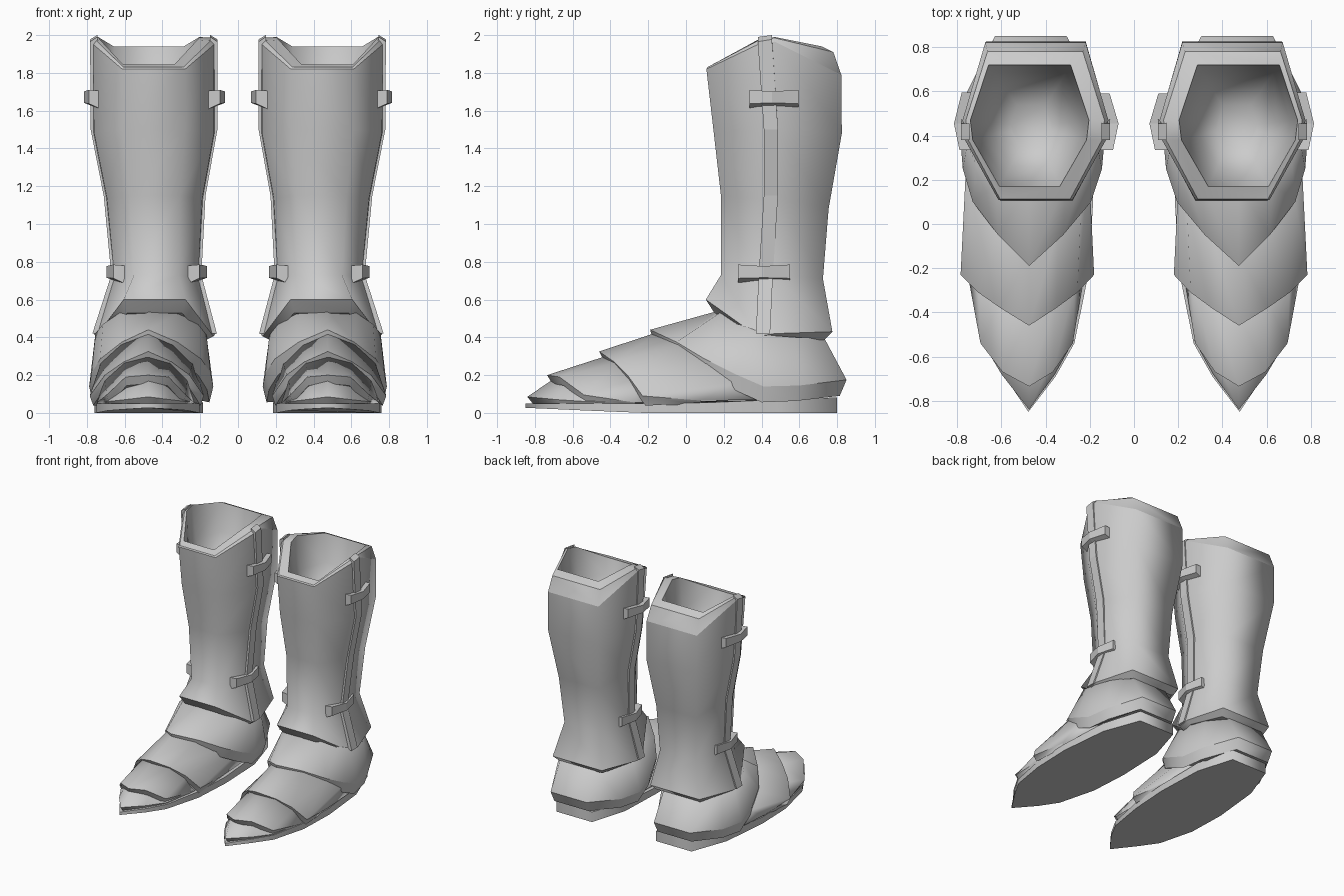
import bpy
import bmesh

cube = bpy.data.objects.get("Cube")
if cube:
    bpy.data.objects.remove(cube, do_unlink=True)

grey = bpy.data.materials.new("plain_grey")
grey.use_nodes = True
GREY = (0.6, 0.6, 0.6, 1)
grey.diffuse_color = GREY
grey.node_tree.nodes["Principled BSDF"].inputs["Base Color"].default_value = GREY

CENTRE = 0.475  # middle of the foot


def loft(name, rings, side, sharp=(), flat=False):
    """Skin closed rings into a capped solid; the listed rings stay crisp."""
    bm = bmesh.new()
    rows = [[bm.verts.new((x * side, y, z)) for x, y, z in r] for r in rings]
    n = len(rows[0])
    for a, b in zip(rows, rows[1:]):
        for i in range(n):
            j = (i + 1) % n
            bm.faces.new((a[i], a[j], b[j], b[i]))
    bm.faces.new(rows[0][::-1])
    bm.faces.new(rows[-1])
    for f in bm.faces:
        f.smooth = not flat
    for k in sharp:
        for i in range(n):
            bm.edges.get((rows[k][i], rows[k][(i + 1) % n])).smooth = False
    bmesh.ops.recalc_face_normals(bm, faces=bm.faces)
    mesh = bpy.data.meshes.new(name)
    bm.to_mesh(mesh)
    bm.free()
    mesh.materials.append(grey)
    obj = bpy.data.objects.new(name, mesh)
    bpy.context.collection.objects.link(obj)


def sole_top(y):
    return 0.05 + 0.04 * max(y, 0)


def arch(half, inner):
    """Full arch from its outer half, listed from the crown down."""
    outer = [(CENTRE + dx, y, z) for dx, y, z in reversed(half)]
    return outer + [(CENTRE - dx * inner, y, z) for dx, y, z in half[1:]]


def plate(name, side, front, back, inner, lip_drop, pivot):
    """Overlapping foot plate with a turned-under front lip resting on the sole."""
    lip = []
    for dx, y, z in front:
        y = pivot + (y - pivot) * 0.94
        lip.append((dx * 0.94, y, max(z - lip_drop, sole_top(y) - 0.01)))
    rings = [arch(h, inner) for h in (lip, front, back)]
    loft(name, rings, side, sharp=(0, 1))


def shaft_ring(zf, zs, zb, xo, xi, yf, yb):
    """Six-sided leg section, stepped in a little ahead of each side seam."""
    m, h = (xo + xi) / 2, (xo - xi) / 2
    return [(xo - 0.015, 0.38, zs - 0.015), (m + h * 0.5, yf, zf),
            (m - h * 0.5, yf, zf), (xi + 0.015, 0.38, zs - 0.015),
            (xi + 0.004, 0.47, zs), (m - h * 0.68, yb, zb),
            (m + h * 0.68, yb, zb), (xo - 0.004, 0.47, zs)]


def bowl_ring(scale, z):
    """Inner rim shrunk toward the leg axis."""
    return [(0.46 + (x - 0.46) * scale, 0.44 + (y - 0.44) * scale, z)
            for x, y, _ in shaft_ring(*INNER_RIM)]


# Leg levels: z front, z side, z back, x outer, x inner, y front, y back
LEVELS = [
    (0.60, 0.42, 0.43, 0.768, 0.115, 0.105, 0.775),
    (0.73, 0.73, 0.71, 0.668, 0.197, 0.185, 0.725),
    (1.15, 1.15, 1.08, 0.708, 0.175, 0.185, 0.755),
    (1.50, 1.50, 1.48, 0.777, 0.112, 0.145, 0.825),
    (1.82, 1.965, 1.79, 0.78, 0.112, 0.108, 0.822),
]
LIP = (0.53, 0.40, 0.385, 0.73, 0.155, 0.15, 0.73)
RIM = (1.83, 1.985, 1.91, 0.765, 0.13, 0.113, 0.78)
INNER_RIM = (1.845, 1.99, 1.94, 0.745, 0.20, 0.17, 0.72)
SEAM_Y = (0.41, 0.425, 0.452, 0.452, 0.42)

SOLE = [(0.478, -0.85), (0.60, -0.67), (0.69, -0.52), (0.75, -0.22),
        (0.76, 0.1), (0.72, 0.5), (0.61, 0.8), (0.29, 0.8), (0.20, 0.5),
        (0.185, 0.1), (0.205, -0.22), (0.27, -0.54), (0.355, -0.69)]

# Plate edges as half arches: offset from the centre, y, z
TOE_FRONT = [(0, -0.84, 0.085), (0.125, -0.68, 0.07), (0.215, -0.53, 0.06), (0.25, -0.3, 0.055)]
TOE_BACK = [(0, -0.70, 0.18), (0.11, -0.62, 0.16), (0.20, -0.5, 0.08), (0.25, -0.27, 0.05)]
LOW_FRONT = [(0, -0.735, 0.20), (0.12, -0.67, 0.19), (0.22, -0.54, 0.095), (0.27, -0.27, 0.055)]
LOW_BACK = [(0, -0.41, 0.305), (0.13, -0.35, 0.27), (0.23, -0.27, 0.18), (0.275, -0.18, 0.055)]
MID_FRONT = [(0, -0.46, 0.325), (0.13, -0.38, 0.27), (0.23, -0.31, 0.2),
             (0.31, -0.23, 0.09), (0.29, 0.08, 0.065)]
MID_BACK = [(0, -0.14, 0.43), (0.14, -0.02, 0.37), (0.25, 0.13, 0.27),
            (0.285, 0.27, 0.17), (0.27, 0.45, 0.07)]
ANKLE_FRONT = [(0, -0.19, 0.44), (0.14, -0.05, 0.375), (0.255, 0.1, 0.285),
               (0.30, 0.25, 0.21), (0.313, 0.41, 0.14), (0.28, 0.6, 0.145),
               (0.155, 0.85, 0.175)]
ANKLE_TOP = [(0, 0.17, 0.54), (0.15, 0.18, 0.53), (0.24, 0.27, 0.47),
             (0.28, 0.36, 0.42), (0.28, 0.45, 0.41), (0.25, 0.58, 0.4),
             (0.15, 0.73, 0.4)]

# Strap paths: z, direction outwards, then x, y along the strap
STRAPS = {
    "upper_outer_strap": (1.66, 1, [(0.79, 0.335), (0.815, 0.455), (0.78, 0.595)]),
    "upper_inner_strap": (1.66, -1, [(0.095, 0.335), (0.07, 0.455), (0.11, 0.59)]),
    "lower_outer_strap": (0.735, 1, [(0.66, 0.275), (0.697, 0.41), (0.665, 0.55)]),
    "lower_inner_strap": (0.735, -1, [(0.205, 0.275), (0.163, 0.41), (0.195, 0.55)]),
}

for side, label in ((1, "left_"), (-1, "right_")):
    # Leg tube with flared foot, turned rim and rounded hollow
    rings = [shaft_ring(*lv) for lv in [LIP] + LEVELS + [RIM, INNER_RIM]]
    rings += [bowl_ring(s, z) for s, z in ((0.88, 1.72), (0.66, 1.56), (0.35, 1.48))]
    loft(label + "leg_shaft", rings, side, sharp=(0, 1, 5, 6, 7))

    # Raised seam strips down both sides, ending just under the rim
    for out, col, word in ((1, 3, "outer"), (-1, 4, "inner")):
        rings = []
        for lv, y in zip(LEVELS, SEAM_Y):
            x, z = lv[col], lv[1]
            a, b = x - out * 0.035, x + out * 0.003
            tip = 0.025 if z > 1.9 else 0
            rings.append([(a, y - 0.04, z + tip), (b, y - 0.04, z),
                          (b, y + 0.035, z + tip * 0.5), (a, y + 0.035, z + tip * 1.4)])
        loft(label + word + "_seam_strip", rings, side, flat=True)

    # Straps bridging the seams, bevelled below and slightly taller at the ends
    for name, (z, out, path) in STRAPS.items():
        rings = []
        for (x, y), h in zip(path, (0.05, 0.042, 0.05)):
            a = x - out * 0.06
            rings.append([(a, y, z - h), (x, y, z - h * 0.45),
                          (x, y, z + h), (a, y, z + h * 0.9)])
        loft(label + name, rings, side, flat=True)

    # Sole, lifted a little toward the toe
    bottom = [(x, y, max(0, -0.25 - y) * 0.045) for x, y in SOLE]
    top = [(x, y, sole_top(y)) for x, y in SOLE]
    loft(label + "sole", [bottom, top], side, sharp=(0, 1))

    # Foot plates from toe to heel
    plate(label + "toe_cap", side, TOE_FRONT, TOE_BACK, 0.93, 0.04, -0.3)
    plate(label + "lower_foot_plate", side, LOW_FRONT, LOW_BACK, 0.9, 0.045, -0.3)
    plate(label + "middle_foot_plate", side, MID_FRONT, MID_BACK, 0.95, 0.05, 0.0)
    plate(label + "ankle_plate", side, ANKLE_FRONT, ANKLE_TOP, 1.1, 0.085, 0.25)
